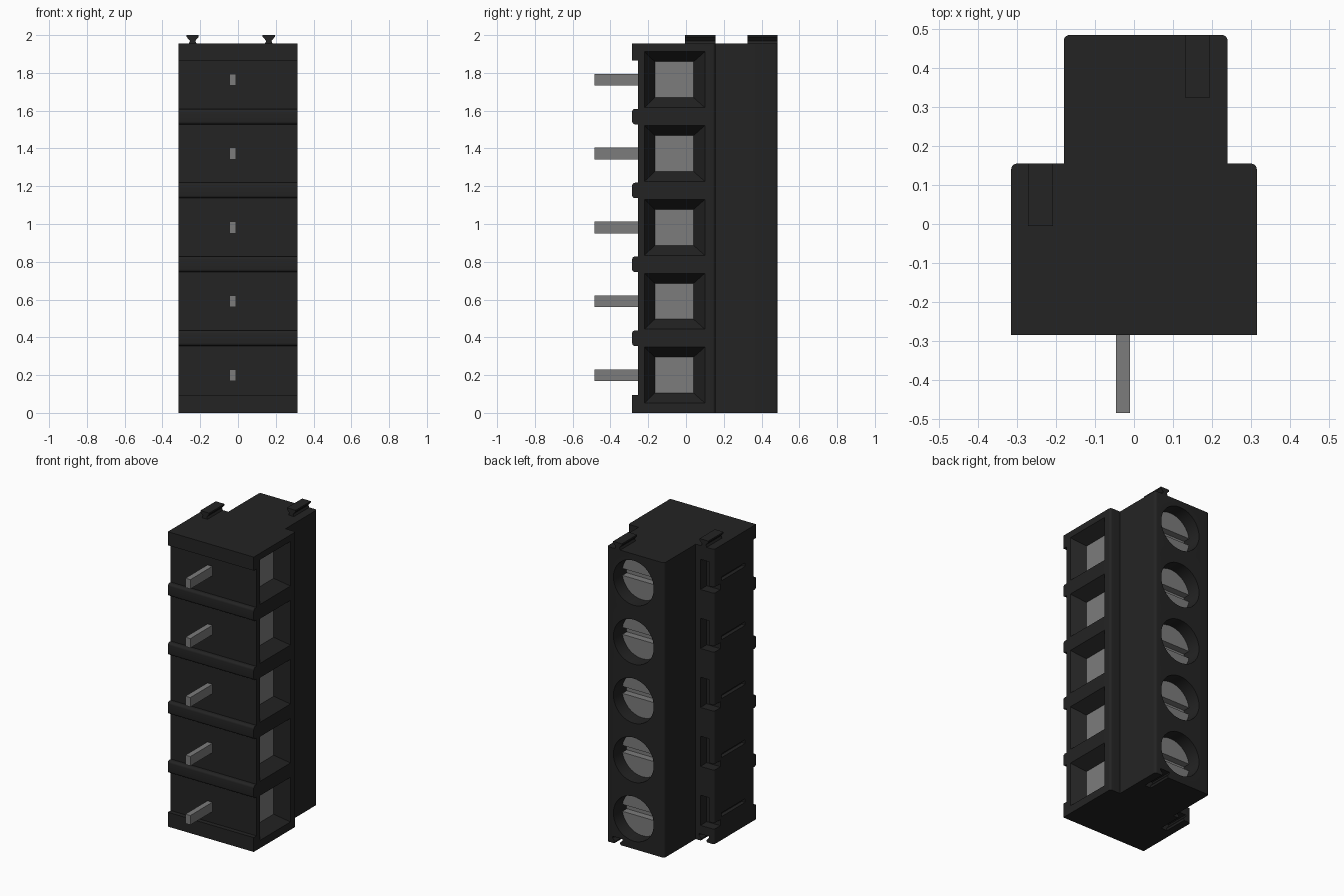
import bpy, bmesh, math

if "Cube" in bpy.data.objects:
    bpy.data.objects.remove(bpy.data.objects["Cube"], do_unlink=True)


def material(name, value):
    m = bpy.data.materials.new(name)
    m.use_nodes = True
    color = (value, value, value, 1)
    m.diffuse_color = color
    m.node_tree.nodes["Principled BSDF"].inputs["Base Color"].default_value = color
    return m


black = material("black plastic", 0.017)
metal = material("grey metal", 0.2)

BODY_TOP = 1.955
LEVELS = [0.2 + 0.391 * i for i in range(5)]
SCREW_X = 0.045


def prism(bm, pts, axis, lo, hi, end_pts=None):
    """Extrude a 2D outline along an axis, optionally tapering to end_pts."""
    def place(p, t):
        a, b = p
        return {"x": (t, a, b), "y": (a, t, b), "z": (a, b, t)}[axis]
    first = [bm.verts.new(place(p, lo)) for p in pts]
    last = [bm.verts.new(place(p, hi)) for p in (end_pts or pts)]
    faces = [bm.faces.new(first), bm.faces.new(last)]
    n = len(pts)
    for i in range(n):
        j = (i + 1) % n
        faces.append(bm.faces.new((first[i], first[j], last[j], last[i])))
    bmesh.ops.recalc_face_normals(bm, faces=faces)


def rect(a0, a1, b0, b1):
    return [(a0, b0), (a1, b0), (a1, b1), (a0, b1)]


def arc(a, b, r, start, end, n=5):
    angles = [math.radians(start + (end - start) * i / n) for i in range(n + 1)]
    return [(a + r * math.cos(t), b + r * math.sin(t)) for t in angles]


def circle(a, b, r):
    return arc(a, b, r, 0, 360, 40)[:-1]


def finish(bm, name, mat):
    me = bpy.data.meshes.new(name)
    bm.to_mesh(me)
    bm.free()
    ob = bpy.data.objects.new(name, me)
    bpy.context.collection.objects.link(ob)
    if mat:
        me.materials.append(mat)
    return ob


def activate(ob):
    bpy.ops.object.select_all(action="DESELECT")
    ob.select_set(True)
    bpy.context.view_layer.objects.active = ob


def cut(ob, cutter):
    cutter.hide_render = True
    mod = ob.modifiers.new("cut", "BOOLEAN")
    mod.operation = "DIFFERENCE"
    mod.solver = "EXACT"
    mod.object = cutter
    activate(ob)
    bpy.ops.object.modifier_apply(modifier=mod.name)
    bpy.data.objects.remove(cutter, do_unlink=True)


def smooth(ob):
    activate(ob)
    bpy.ops.object.shade_smooth_by_angle(angle=math.radians(30))


def dovetail(x, z, grow=0.0):
    half = [(0.02, 0), (0.014, 0.015), (0.032, 0.035), (0.032, 0.045)]
    right = [(x + w + grow, z + h) for w, h in half]
    left = [(x - w - grow, z + h) for w, h in reversed(half)]
    return right + left


# Dovetail rails: x position, start and end in y
RAILS = [(0.163, 0.325, 0.485), (-0.24, -0.005, 0.155)]

# Housing: stepped outline with rounded rear corners
bm = bmesh.new()
outline = [(-0.315, -0.255), (0.315, -0.255)]
outline += arc(0.3, 0.14, 0.015, 0, 90) + [(0.24, 0.155)]
outline += arc(0.225, 0.47, 0.015, 0, 90) + arc(-0.165, 0.47, 0.015, 90, 180)
outline += [(-0.18, 0.155)] + arc(-0.3, 0.14, 0.015, 90, 180)
prism(bm, outline, "z", 0, BODY_TOP)
housing = finish(bm, "housing", black)

# Cutters: wire funnels, screw wells, rail grooves, side slots
bm = bmesh.new()
for z in LEVELS:
    prism(bm, rect(-0.165, 0.04, z - 0.095, z + 0.095), "x", 0.23, 0.315,
          rect(-0.22, 0.1, z - 0.148, z + 0.148))
    prism(bm, circle(SCREW_X, z, 0.148), "y", 0.34, 0.52)
    prism(bm, [(-0.215, z - 0.1), (-0.215, z + 0.1), (-0.28, z + 0.1),
               (-0.28, z - 0.06), (-0.33, z - 0.06), (-0.33, z - 0.1)],
          "y", 0.09, 0.2)
    prism(bm, rect(-0.17, 0.08, z - 0.045, z - 0.02), "x", -0.33, -0.29)
for x, y0, y1 in RAILS:
    prism(bm, dovetail(x, -0.002, 0.004), "y", y0, y1 + 0.05)
cut(housing, finish(bm, "cutter", None))
smooth(housing)

# Top dovetail rails
bm = bmesh.new()
for x, y0, y1 in RAILS:
    prism(bm, dovetail(x, BODY_TOP), "y", y0, y1)
finish(bm, "top_rails", black)

# Front ribs: square at the ends, rounded between cells
bm = bmesh.new()
for z0, z1 in ((0, 0.095), (1.865, BODY_TOP)):
    prism(bm, rect(-0.285, -0.25, z0, z1), "x", -0.315, 0.315)
for z in LEVELS[:-1]:
    mid = z + 0.391 / 2
    pts = [(-0.25, mid - 0.041), (-0.25, mid + 0.041)]
    pts += arc(-0.27, mid + 0.026, 0.015, 90, 180)
    pts += arc(-0.27, mid - 0.026, 0.015, 180, 270)
    prism(bm, pts, "x", -0.315, 0.315)
smooth(finish(bm, "front_ribs", black))

# Solder pins
bm = bmesh.new()
for z in LEVELS:
    prism(bm, rect(-0.046, -0.01, z - 0.031, z + 0.031), "y", -0.485, -0.25)
finish(bm, "solder_pins", metal)

# Clamp plates at the bottom of the wire funnels
bm = bmesh.new()
for z in LEVELS:
    prism(bm, rect(-0.165, 0.04, z - 0.095, z + 0.095), "x", 0.226, 0.234)
finish(bm, "clamp_plates", metal)

# Slotted screws
bm = bmesh.new()
slots = bmesh.new()
for z in LEVELS:
    prism(bm, circle(SCREW_X, z, 0.146), "y", 0.335, 0.395)
    prism(slots, rect(SCREW_X - 0.2, SCREW_X + 0.2, z - 0.023, z + 0.023),
          "y", 0.35, 0.42)
screws = finish(bm, "screws", metal)
cut(screws, finish(slots, "slot_cutter", None))
smooth(screws)
